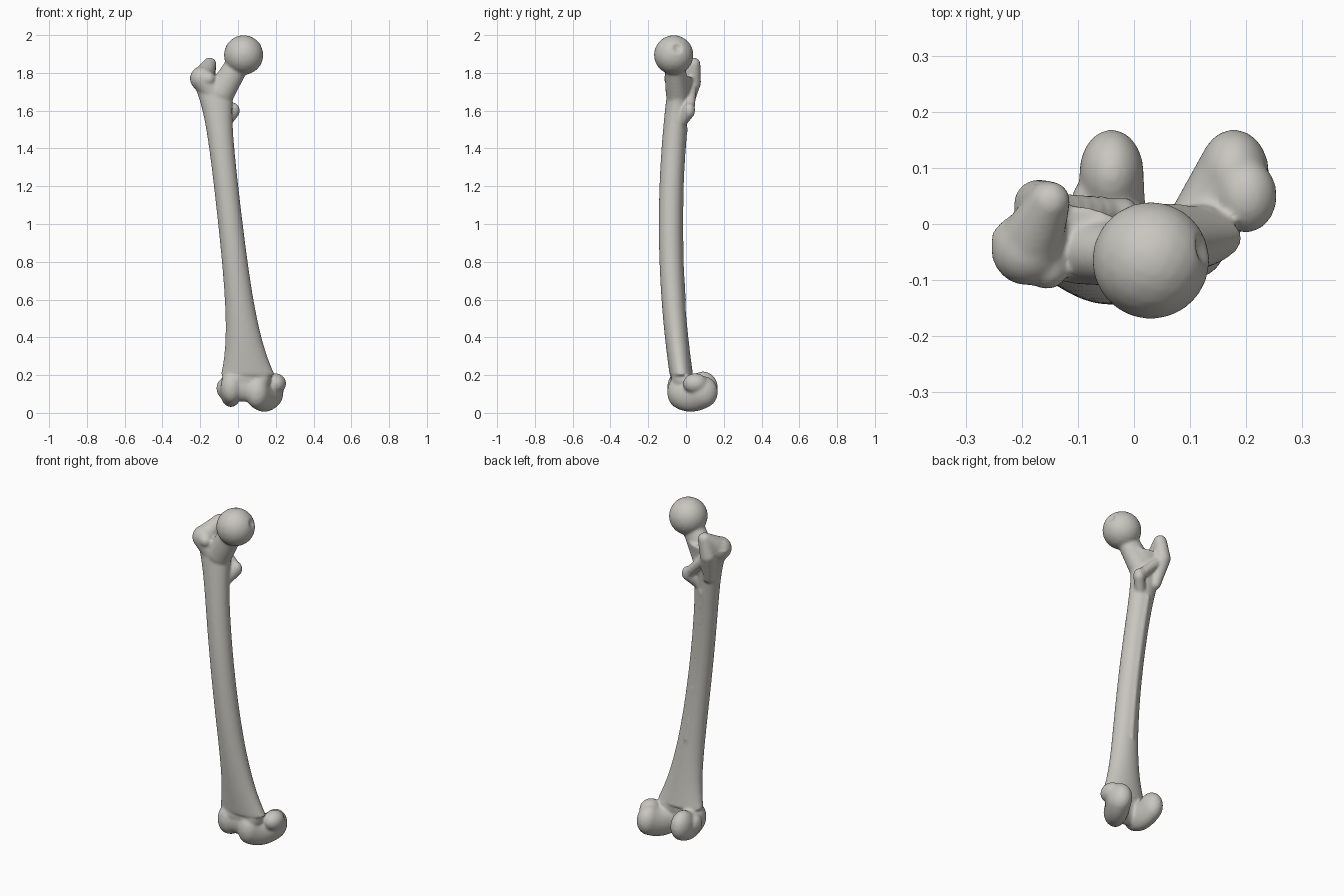
import bpy, bmesh, math
from mathutils import Vector, Matrix

cube = bpy.data.objects.get("Cube")
if cube:
    bpy.data.objects.remove(cube, do_unlink=True)

bm = bmesh.new()


def blob(center, radius, wide=1, deep=1, tall=1):
    """Ellipsoid given by a radius and its stretch along each axis."""
    size = Matrix.Diagonal((radius * wide, radius * deep, radius * tall, 1))
    bmesh.ops.create_icosphere(bm, subdivisions=3, radius=1,
                               matrix=Matrix.Translation(center) @ size)


def limb(start, end, start_radius, end_radius, steps=8, **stretch):
    """Run of overlapping ellipsoids that tapers between two points."""
    for i in range(steps + 1):
        t = i / steps
        radius = start_radius + (end_radius - start_radius) * t
        blob(start.lerp(end, t), radius, **stretch)


def shaft_center(z):
    """Axis of the shaft: leaning sideways and bowed towards the front."""
    return Vector((0.075 - 0.115 * z, 0.09 * (z - 1) ** 2 - 0.082, z))


def shaft_half_width(z):
    """Slim in the middle, flaring smoothly towards both ends."""
    lower_flare = 0.2 * math.exp(-z / 0.22)
    upper_flare = 0.06 * math.exp((z - 1.77) / 0.13)
    return 0.063 + lower_flare + upper_flare


def build_shaft(bottom, top, half_depth, rings=40, sides=32):
    previous = None
    for i in range(rings + 1):
        z = bottom + (top - bottom) * i / rings
        center, half_width = shaft_center(z), shaft_half_width(z)
        ring = []
        for k in range(sides):
            angle = math.tau * k / sides
            offset = Vector((math.cos(angle) * half_width,
                             math.sin(angle) * half_depth, 0))
            ring.append(bm.verts.new(center + offset))
        if previous:
            for k in range(sides):
                n = (k + 1) % sides
                bm.faces.new((previous[k], previous[n], ring[n], ring[k]))
        else:
            bm.faces.new(reversed(ring))
        previous = ring
    bm.faces.new(previous)


def build_back_ridge(bottom, top, half_depth, steps=40):
    """Rough line running down the back of the shaft."""
    for i in range(steps + 1):
        center = shaft_center(bottom + (top - bottom) * i / steps)
        center.y += half_depth - 0.008
        blob(center, 0.014, tall=3)


def build_condyle(front_x, back_x, bottom, width, steps=12):
    """Rounded runner curving from the front, underneath, to the back."""
    for i in range(steps + 1):
        t = i / steps
        center = Vector((front_x + (back_x - front_x) * t,
                         0.13 * t - 0.04,
                         bottom + 0.085 + 0.02 * (2 * t - 1) ** 2))
        blob(center, 0.085, wide=width / 0.085, deep=0.7 + 0.23 * t)


# Shaft with its ridge
depth = 0.062
build_shaft(0.2, 1.78, depth, rings=60)
build_back_ridge(0.6, 1.5, depth)

# Ball head and neck
head = Vector((0.03, -0.065, 1.895))
neck_root = Vector((-0.09, -0.045, 1.7))
blob(head, 0.105)
limb(head.lerp(neck_root, 0.2), neck_root, 0.062, 0.075, deep=0.85)

# Greater trochanter: outer mass, hooked crest and rear border
outer = Vector((-0.19, -0.045, 1.77))
crest = Vector((-0.15, 0.04, 1.845))
rear = Vector((-0.17, 0.035, 1.75))
rear_foot = Vector((-0.15, 0, 1.6))
limb(shaft_center(1.68), outer, 0.06, 0.065)
limb(outer, crest, 0.062, 0.037)
limb(crest, rear, 0.037, 0.045)
limb(rear, rear_foot, 0.045, 0.03)
blob((-0.155, -0.08, 1.77), 0.037)

# Lesser trochanter with the crest leading to it
knob = Vector((-0.022, 0.017, 1.6))
limb(rear, knob, 0.025, 0.03)
limb(knob, shaft_center(1.5), 0.032, 0.03, tall=1.3)

# Condyles, the swellings on their sides, and the groove between them
build_condyle(front_x=0.1, back_x=0.178, bottom=0.005, width=0.063)
build_condyle(front_x=-0.035, back_x=-0.04, bottom=0.03, width=0.058)
blob((0.2, 0.05, 0.155), 0.055, deep=1.2)
blob((-0.08, 0.03, 0.13), 0.034, deep=1.5, tall=1.5)
limb(Vector((-0.03, -0.03, 0.14)), Vector((0.1, -0.025, 0.13)),
     0.055, 0.055, tall=1.4)
limb(Vector((0, -0.03, 0.18)), Vector((0.12, -0.02, 0.18)), 0.055, 0.055)

mesh = bpy.data.meshes.new("thigh_bone")
bm.to_mesh(mesh)
bm.free()
bone = bpy.data.objects.new("thigh_bone", mesh)
bpy.context.collection.objects.link(bone)
bpy.ops.object.select_all(action='DESELECT')
bone.select_set(True)
bpy.context.view_layer.objects.active = bone

# Fuse the parts into one skin and soften the joins
remesh = bone.modifiers.new("fuse", 'REMESH')
remesh.mode = 'VOXEL'
remesh.voxel_size = 0.007
soften = bone.modifiers.new("soften", 'SMOOTH')
soften.factor = 0.5
soften.iterations = 10
for name in ("fuse", "soften"):
    bpy.ops.object.modifier_apply(modifier=name)

# Small pit on the inner side of the head
pit = head + Vector((0.096, 0.02, 0.035))
pit_radius = 0.035
for vertex in bone.data.vertices:
    reach = (vertex.co - pit).length / pit_radius
    if reach < 1:
        vertex.co.x -= 0.014 * (1 - reach ** 2) ** 2

bone_grey = bpy.data.materials.new("bone_grey")
colour = (0.58, 0.565, 0.52, 1)
bone_grey.use_nodes = True
bone_grey.diffuse_color = colour
shader = bone_grey.node_tree.nodes["Principled BSDF"]
shader.inputs["Base Color"].default_value = colour
bone.data.materials.clear()
bone.data.materials.append(bone_grey)
bpy.ops.object.shade_smooth()
